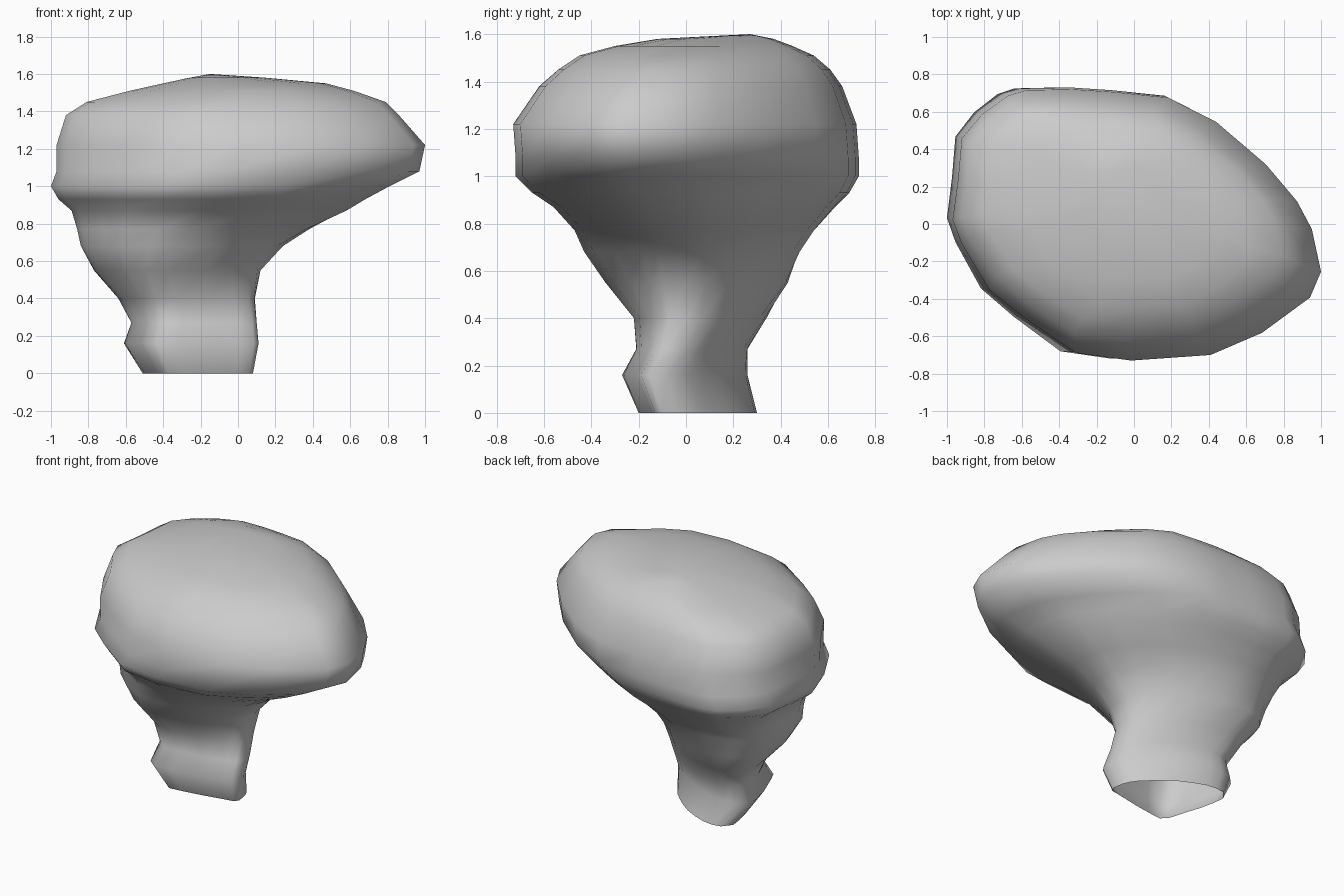
import bpy, bmesh, math

if "Cube" in bpy.data.objects:
    bpy.data.objects.remove(bpy.data.objects["Cube"])

# Plan outline of the cap, seen from above
CAP = [(1.0, -.25), (.95, -.02), (.87, .13), (.70, .33), (.43, .56), (.17, .69), (-.12, .72),
       (-.35, .735), (-.6, .73), (-.7, .70), (-.84, .6), (-.95, .47), (-.97, .25), (-1.0, .03),
       (-.95, -.1), (-.8, -.35), (-.61, -.5), (-.33, -.69), (-.03, -.73), (.4, -.7),
       (.68, -.58), (.94, -.39)]

# Plan outline of the stalk, cut diagonally at the back right
STALK = [(.08, -.1), (.07, -.03), (.05, .02), (.02, .06), (-.03, .11), (-.1, .17), (-.17, .22),
         (-.25, .26), (-.33, .29), (-.4, .3), (-.46, .29), (-.51, .23), (-.5, .15),
         (-.48, .06), (-.45, -.03), (-.43, -.1), (-.41, -.16), (-.37, -.2), (-.28, -.19),
         (-.15, -.17), (0, -.14), (.06, -.13)]


def fit(pts, x0=-1, x1=1, y0=-1, y1=1):
    """Stretch an outline to the given extents."""
    xs, ys = zip(*pts)
    fx = (x1 - x0) / (max(xs) - min(xs))
    fy = (y1 - y0) / (max(ys) - min(ys))
    return [(x0 + (x - min(xs)) * fx, y0 + (y - min(ys)) * fy) for x, y in pts]


def egg(x, y):
    """Neck outline, narrower towards +x and flattened at the front left."""
    a = math.atan2(y, x)
    r = 1 - .2 * max(0, math.cos(a - math.radians(225))) ** 3
    c, s = math.cos(a), math.sin(a)
    return r * c, r * s * (1 - .2 * c)


CAP_U, STALK_U = fit(CAP), fit(STALK)
NECK_U = fit([egg(x, y) for x, y in CAP_U])


def section(z, x0, x1, y0, y1, t):
    """Blend stalk (-1), neck (0) and cap (1) outlines, then fit them."""
    other = CAP_U if t > 0 else STALK_U
    w = abs(t)
    pts = [(a + (c - a) * w, b + (d - b) * w) for (a, b), (c, d) in zip(NECK_U, other)]
    return [(x, y, z) for x, y in fit(pts, x0, x1, y0, y1)]


# Height, x range, y range, outline blend
LEVELS = [
    (0.00, -.51, .08, -.20, .30, -1),
    (0.16, -.61, .11, -.27, .26, -.9),
    (0.27, -.57, .10, -.21, .26, -.7),
    (0.40, -.64, .09, -.22, .34, -.5),
    (0.55, -.77, .12, -.34, .43, -.2),
    (0.68, -.84, .24, -.43, .48, 0),
    (0.77, -.86, .38, -.47, .54, .3),
    (0.87, -.89, .58, -.56, .63, .7),
    (0.93, -.96, .68, -.65, .69, .9),
    (1.00, -1.0, .81, -.72, .73, 1),
    (1.08, -.97, .97, -.72, .73, 1),
    (1.22, -.97, 1.0, -.73, .72, 1),
    (1.38, -.92, .86, -.62, .66, 1),
    (1.45, -.81, .79, -.54, .61, 1),
    (1.51, -.58, .62, -.45, .54, 1),
    (1.55, -.40, .47, -.30, .45, 1),
    (1.58, -.26, .15, -.12, .37, 1),
]

# Lofted body, open at the foot
bm = bmesh.new()
rings = [[bm.verts.new(p) for p in section(*lv)] for lv in LEVELS]
n = len(CAP)
for a, b in zip(rings, rings[1:]):
    for i in range(n):
        j = (i + 1) % n
        bm.faces.new((a[i], a[j], b[j], b[i]))
crown = bm.verts.new((-.15, .27, 1.6))
for i in range(n):
    bm.faces.new((rings[-1][i], rings[-1][(i + 1) % n], crown))
bmesh.ops.recalc_face_normals(bm, faces=bm.faces[:])
for f in bm.faces:
    f.smooth = True
mesh = bpy.data.meshes.new("mushroom_body")
bm.to_mesh(mesh)
bm.free()
bpy.context.collection.objects.link(bpy.data.objects.new("mushroom_body", mesh))
